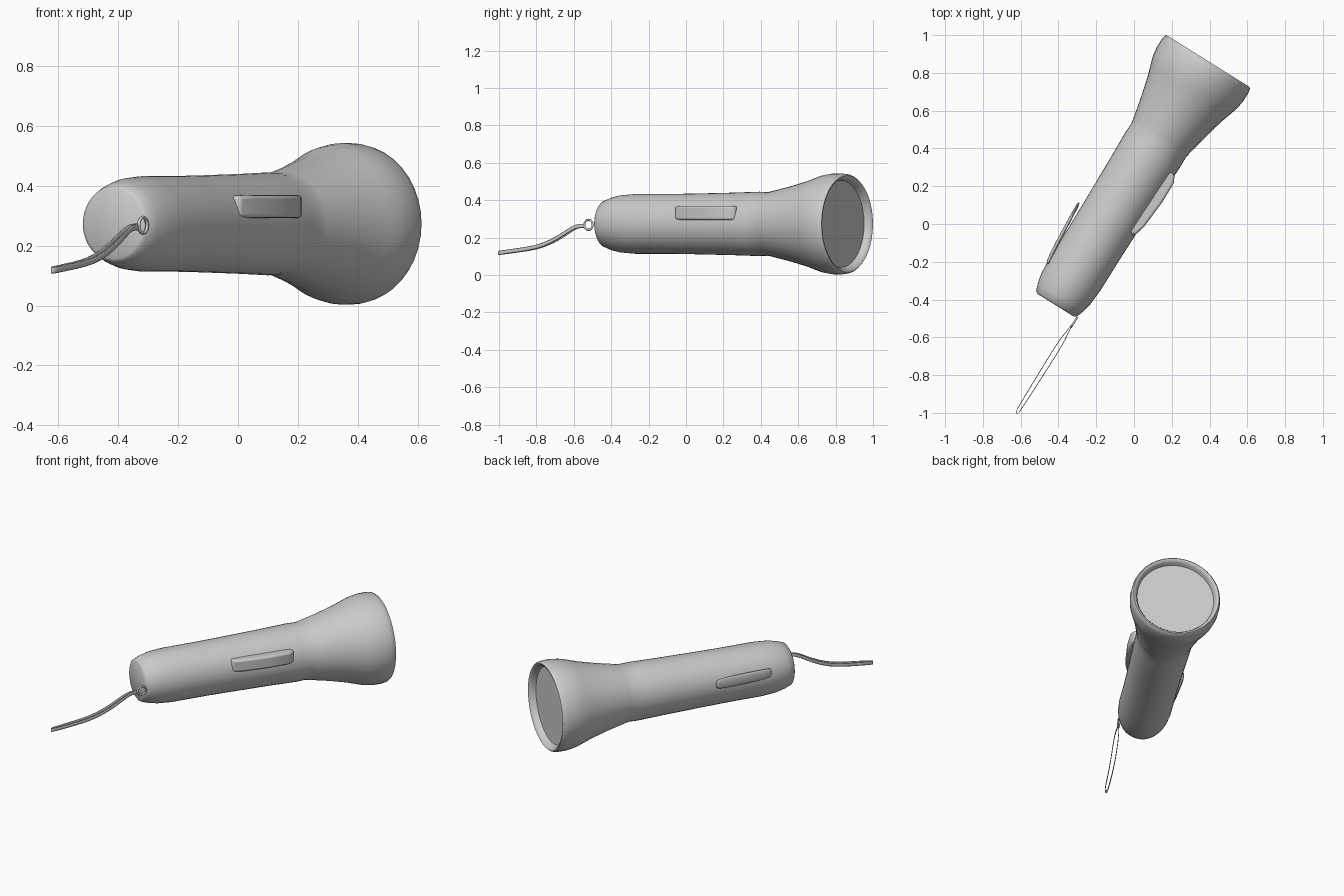
import bpy, bmesh, math
from mathutils import Matrix, Vector

if "Cube" in bpy.data.objects:
    bpy.data.objects.remove(bpy.data.objects["Cube"])

# Local frame: +y runs along the torch axis from tail (0) to lens (1.52)
FRAME = (Matrix.Translation((-0.415, -0.43, 0.273))
         @ Matrix.Rotation(-math.radians(32), 4, 'Z'))


def make(name, bm, angle=40):
    bmesh.ops.recalc_face_normals(bm, faces=bm.faces)
    me = bpy.data.meshes.new(name)
    bm.to_mesh(me)
    bm.free()
    me.polygons.foreach_set("use_smooth", [True] * len(me.polygons))
    me.set_sharp_from_angle(angle=math.radians(angle))
    ob = bpy.data.objects.new(name, me)
    bpy.context.collection.objects.link(ob)
    ob.matrix_world = FRAME
    return ob


def lathe(bm, profile, seg=40):
    """Spin (radius, y) points round the y axis."""
    rings = []
    for r, y in profile:
        if r == 0:
            rings.append([bm.verts.new((0, y, 0))])
        else:
            rings.append([bm.verts.new((r * math.cos(a), y, r * math.sin(a)))
                          for a in (2 * math.pi * i / seg for i in range(seg))])
    for a, b in zip(rings, rings[1:]):
        for i in range(seg):
            j = (i + 1) % seg
            if len(a) == 1:
                bm.faces.new((a[0], b[i], b[j]))
            elif len(b) == 1:
                bm.faces.new((a[i], a[j], b[0]))
            else:
                bm.faces.new((a[i], a[j], b[j], b[i]))


def block(bm, sections):
    """Loft rectangles (y, x_min, x_max, z_centre, half_height) along y."""
    rings = [[bm.verts.new(c) for c in ((x0, y, z - h), (x1, y, z - h),
                                        (x1, y, z + h), (x0, y, z + h))]
             for y, x0, x1, z, h in sections]
    for a, b in zip(rings, rings[1:]):
        for i in range(4):
            j = (i + 1) % 4
            bm.faces.new((a[i], a[j], b[j], b[i]))
    bm.faces.new(rings[0])
    bm.faces.new(rings[-1])


def subdivide(ob, levels=2):
    m = ob.modifiers.new("smooth", 'SUBSURF')
    m.levels = m.render_levels = levels


# Handle, flared head, rim and recessed lens in one turned shell
bm = bmesh.new()
lathe(bm, [(0, 0), (0.115, 0), (0.127, 0.008), (0.142, 0.05), (0.153, 0.10),
           (0.160, 0.19), (0.160, 0.40), (0.162, 0.55), (0.167, 0.80),
           (0.172, 0.97), (0.170, 1.03), (0.176, 1.06), (0.202, 1.18),
           (0.230, 1.29), (0.248, 1.345), (0.262, 1.39), (0.270, 1.44),
           (0.270, 1.49), (0.266, 1.515), (0.259, 1.524), (0.248, 1.520),
           (0.240, 1.508), (0.232, 1.485), (0, 1.485)])
make("torch_body", bm)

# Raised thumb switch on the right side
bm = bmesh.new()
block(bm, [(0.535, 0.10, 0.160, 0.058, 0.036), (0.60, 0.10, 0.177, 0.058, 0.038),
           (0.76, 0.10, 0.190, 0.058, 0.038), (0.88, 0.10, 0.188, 0.058, 0.038),
           (0.92, 0.10, 0.168, 0.058, 0.036)])
switch = make("switch", bm)
bev = switch.modifiers.new("round", 'BEVEL')
bev.width, bev.segments = 0.012, 3

# Thin clip on the left side, free at its front end
bm = bmesh.new()
block(bm, [(0.16, -0.160, -0.140, 0.04, 0.026), (0.19, -0.170, -0.150, 0.04, 0.035),
           (0.34, -0.182, -0.160, 0.04, 0.038), (0.49, -0.190, -0.172, 0.04, 0.038),
           (0.53, -0.190, -0.176, 0.04, 0.026)])
subdivide(make("side_clip", bm, 180))

# Small ring at the tail
bm = bmesh.new()
for i in range(12):
    a = 2 * math.pi * i / 12
    for k in range(6):
        b = 2 * math.pi * k / 6
        r = 0.027 + 0.006 * math.cos(b)
        bm.verts.new((0.131 + 0.006 * math.sin(b),
                      -0.026 + r * math.cos(a), -0.005 + r * math.sin(a)))
bm.verts.ensure_lookup_table()
for i in range(12):
    for k in range(6):
        i2, k2 = (i + 1) % 12, (k + 1) % 6
        bm.faces.new([bm.verts[n] for n in
                      (i * 6 + k, i2 * 6 + k, i2 * 6 + k2, i * 6 + k2)])
make("strap_ring", bm, 180)

# Wrist strap: a closed thin ribbon loop made of two mirrored strands
path = [(-0.045, 0.004, 0.262), (-0.085, 0.004, 0.264), (-0.125, 0.012, 0.252),
        (-0.21, 0.014, 0.200), (-0.31, 0.013, 0.158), (-0.40, 0.012, 0.140),
        (-0.50, 0.011, 0.129), (-0.58, 0.009, 0.119), (-0.596, 0.004, 0.118)]
loop = [(0.128 + w, y, z) for y, w, z in path]
loop += [(0.128 - w, y, z) for y, w, z in reversed(path)]
bm = bmesh.new()
pairs = []
for x, y, z in loop:
    c = Vector((x, y, z - 0.273))
    pairs.append([bm.verts.new(c + Vector((0, 0, h))) for h in (-0.012, 0.012)])
for i, a in enumerate(pairs):
    b = pairs[(i + 1) % len(pairs)]
    bm.faces.new((a[0], b[0], b[1], a[1]))
strap = make("wrist_strap", bm, 180)
sol = strap.modifiers.new("thickness", 'SOLIDIFY')
sol.thickness, sol.offset = 0.004, 0
subdivide(strap, 1)
